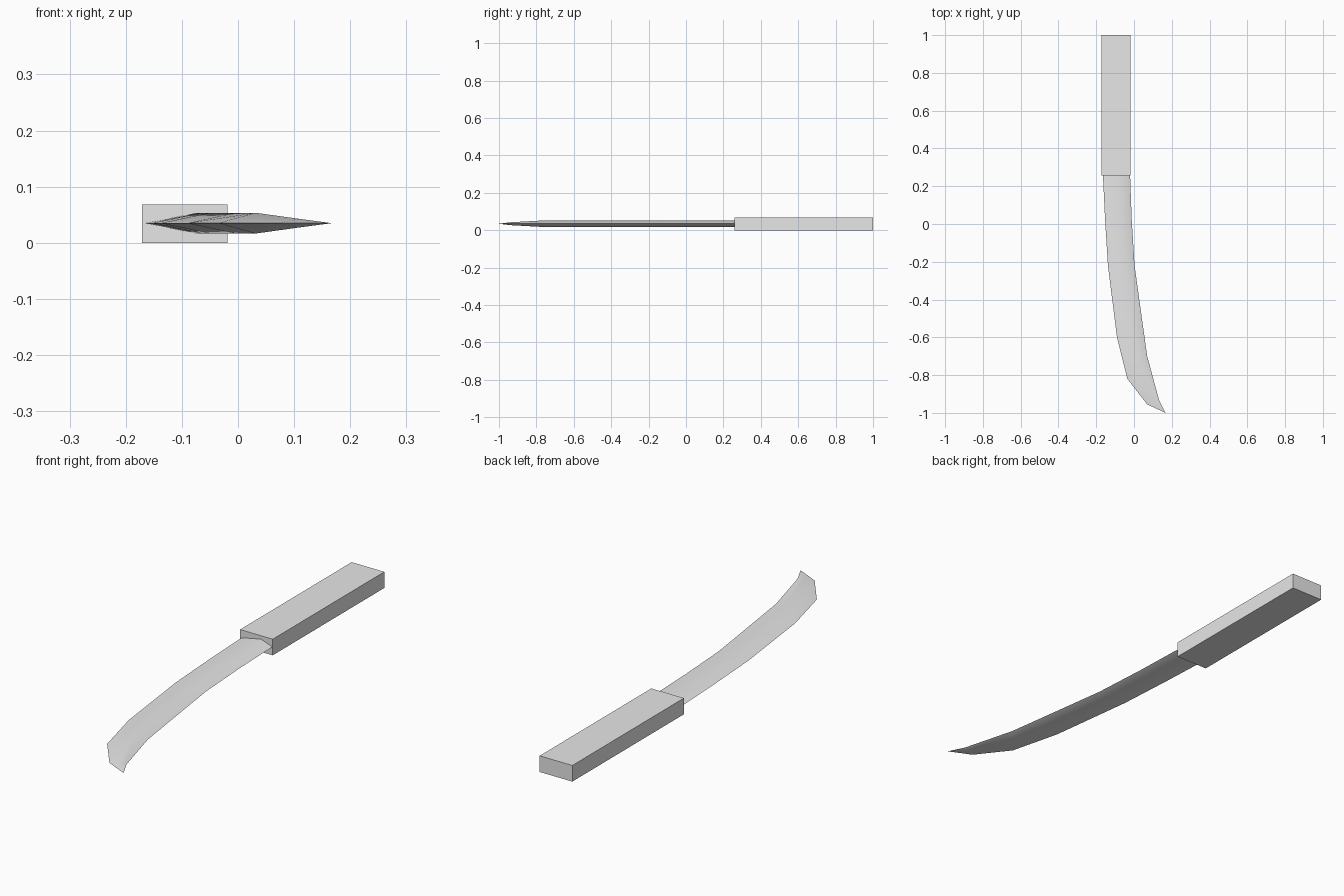
import bpy, bmesh, math
from mathutils import Vector

if "Cube" in bpy.data.objects:
    bpy.data.objects.remove(bpy.data.objects["Cube"], do_unlink=True)

# One plain grey for the whole sword
grey = bpy.data.materials.new("plain_grey")
grey.use_nodes = True
grey.diffuse_color = (0.8, 0.8, 0.8, 1)
grey.node_tree.nodes["Principled BSDF"].inputs["Base Color"].default_value = (0.8, 0.8, 0.8, 1)


def add_object(name, bm):
    bmesh.ops.recalc_face_normals(bm, faces=bm.faces)
    mesh = bpy.data.meshes.new(name)
    bm.to_mesh(mesh)
    bm.free()
    mesh.materials.append(grey)
    obj = bpy.data.objects.new(name, mesh)
    bpy.context.collection.objects.link(obj)
    return obj


# Handle: a plain block
bm = bmesh.new()
bmesh.ops.create_cube(bm, size=1)
bmesh.ops.scale(bm, vec=(0.152, 0.742, 0.068), verts=bm.verts)
bmesh.ops.translate(bm, vec=(-0.095, 0.629, 0.034), verts=bm.verts)
add_object("handle", bm)

# Blade: diamond sections lofted along the curve, closing in a point
MID_Z = 0.035
RIDGE = 0.63  # position of the ridge across the blade
# left edge x, y, right edge x, y, half thickness
stations = [
    (-0.165, 0.27, -0.021, 0.27, 0.0185),
    (-0.153, 0.02, -0.012, 0.02, 0.0185),
    (-0.138, -0.22, 0.003, -0.22, 0.0185),
    (-0.090, -0.60, 0.046, -0.53, 0.0185),
    (-0.035, -0.82, 0.070, -0.70, 0.0185),
    (0.070, -0.955, 0.132, -0.93, 0.0077),
]
bm = bmesh.new()
rings = []
for lx, ly, rx, ry, half in stations:
    left, right = Vector((lx, ly, MID_Z)), Vector((rx, ry, MID_Z))
    ridge = left.lerp(right, RIDGE)
    up = Vector((0, 0, half))
    rings.append([bm.verts.new(p) for p in (left, ridge + up, right, ridge - up)])
for a, b in zip(rings, rings[1:]):
    for i in range(4):
        j = (i + 1) % 4
        bm.faces.new((a[i], a[j], b[j], b[i]))
tip = bm.verts.new((0.167, -1.0, MID_Z))
for i in range(4):
    bm.faces.new((rings[-1][i], rings[-1][(i + 1) % 4], tip))
bm.faces.new(rings[0])
blade = add_object("blade", bm)

# Smooth over the ridge, keep the cutting edges sharp
bpy.ops.object.select_all(action='DESELECT')
blade.select_set(True)
bpy.context.view_layer.objects.active = blade
bpy.ops.object.shade_smooth_by_angle(angle=math.radians(50))
